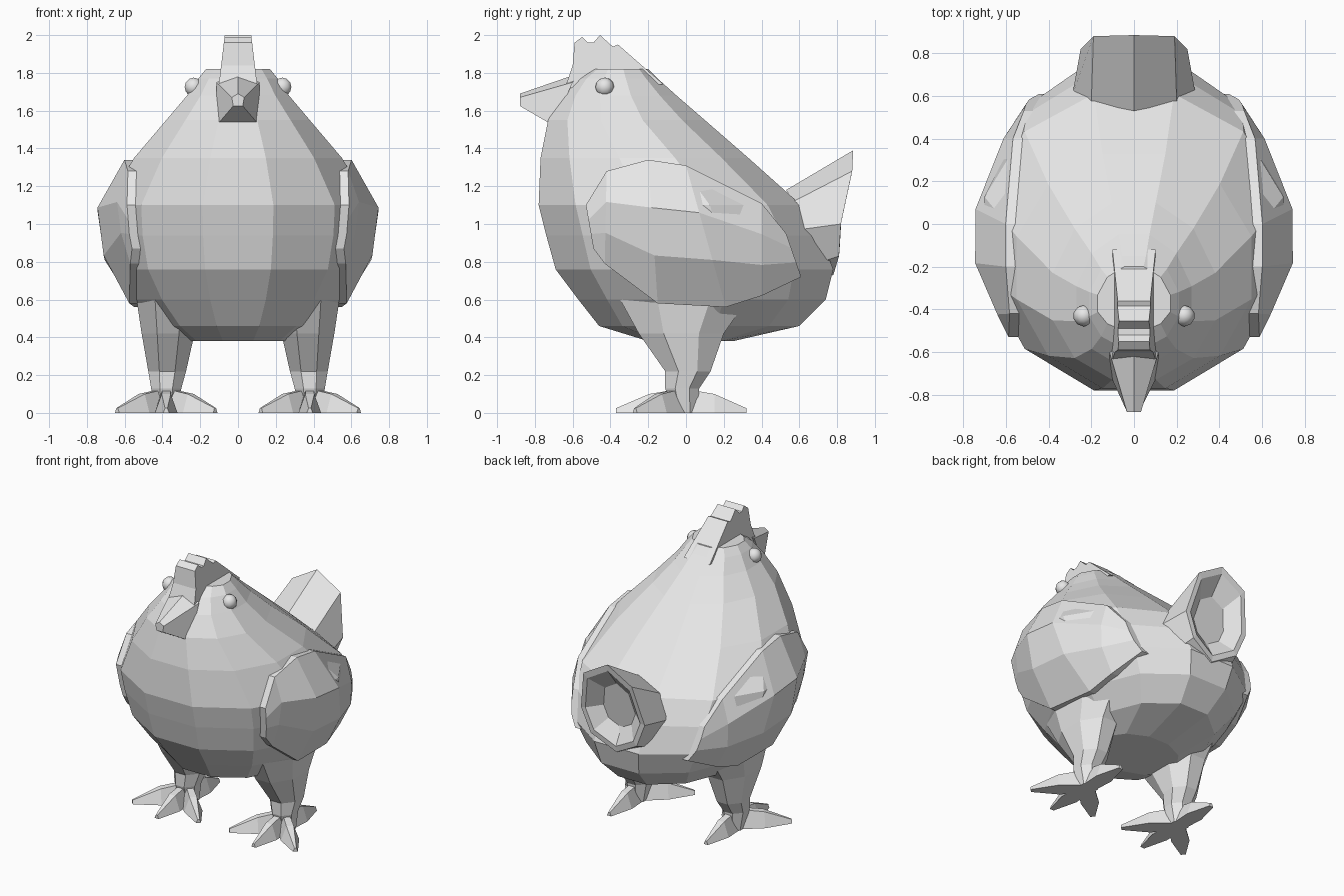
import bpy, bmesh
from math import sin, cos, pi, radians
from mathutils import Vector
from mathutils.bvhtree import BVHTree

cube = bpy.data.objects.get("Cube")
if cube:
    bpy.data.objects.remove(cube, do_unlink=True)

grey = bpy.data.materials.new("pale_grey")
grey.use_nodes = True
GREY = (0.8, 0.8, 0.8, 1)
grey.diffuse_color = GREY
grey.node_tree.nodes["Principled BSDF"].inputs["Base Color"].default_value = GREY


def finish(name, bm):
    bmesh.ops.recalc_face_normals(bm, faces=bm.faces)
    mesh = bpy.data.meshes.new(name)
    bm.to_mesh(mesh)
    bm.free()
    mesh.materials.append(grey)
    ob = bpy.data.objects.new(name, mesh)
    bpy.context.collection.objects.link(ob)
    return ob


def bridge(bm, a, b):
    for i in range(len(a)):
        j = (i + 1) % len(a)
        bm.faces.new((a[i], a[j], b[j], b[i]))


def loft(name, rings):
    """Closed skin through rings that all have the same point count."""
    bm = bmesh.new()
    vs = [[bm.verts.new(p) for p in ring] for ring in rings]
    for a, b in zip(vs, vs[1:]):
        bridge(bm, a, b)
    bm.faces.new(vs[0])
    bm.faces.new(vs[-1])
    return finish(name, bm)


def egg_ring(z, front, back, width, mid, n=12, cx=0):
    """Faceted oval whose front and back halves differ in depth."""
    k = cos(pi / n)
    ring = []
    for i in range(n):
        a = 2 * pi * (i + 0.5) / n
        depth = mid - front if cos(a) > 0 else back - mid
        ring.append((cx + width * sin(a) / k, mid - depth * cos(a) / k, z))
    return ring


# Body: z, front, back, half width, depth of the widest point
BODY = [(0.38, -0.2, 0.25, 0.3, 0), (0.46, -0.46, 0.6, 0.42, 0),
        (0.6, -0.57, 0.74, 0.55, 0), (0.76, -0.69, 0.78, 0.65, 0),
        (0.94, -0.74, 0.71, 0.69, -0.02), (1.1, -0.78, 0.61, 0.7, -0.05),
        (1.35, -0.77, 0.33, 0.55, -0.2), (1.55, -0.73, 0.1, 0.38, -0.35),
        (1.68, -0.66, -0.05, 0.27, -0.38), (1.77, -0.58, -0.15, 0.21, -0.38),
        (1.82, -0.5, -0.2, 0.17, -0.38)]
body = loft("body", [egg_ring(*r) for r in BODY])
skin = BVHTree.FromPolygons([v.co for v in body.data.vertices],
                            [p.vertices[:] for p in body.data.polygons])

# Comb: jagged side profile, narrower toward the top
COMB = [(-0.64, 1.72), (-0.6, 1.84), (-0.59, 1.96), (-0.55, 1.99), (-0.52, 1.96),
        (-0.49, 1.96), (-0.455, 2.0), (-0.4, 1.95), (-0.385, 1.94), (-0.36, 1.95),
        (-0.12, 1.74)]
loft("comb", [[(s * (0.1 - 0.12 * (z - 1.75)), y, z) for y, z in COMB] for s in (-1, 1)])

# Beak: five-sided taper with a blunt tip
loft("beak", [
    [(0, -0.56, 1.8), (0.115, -0.6, 1.75), (0.115, -0.7, 1.52),
     (-0.115, -0.7, 1.52), (-0.115, -0.6, 1.75)],
    [(0, -0.88, 1.69), (0.033, -0.88, 1.67), (0.025, -0.88, 1.625),
     (-0.025, -0.88, 1.625), (-0.033, -0.88, 1.67)]])

# Tail: hollow cup with an octagonal rim that opens to the back


def mirrored(half):
    return half + [(-x, y, z) for x, y, z in reversed(half[1:-1])]


root = mirrored([(0, 0.53, 1.18), (0.2, 0.57, 1.12), (0.29, 0.6, 0.97),
                 (0.22, 0.66, 0.78), (0, 0.7, 0.7)])
rim = mirrored([(0, 0.885, 1.39), (0.19, 0.88, 1.28), (0.25, 0.82, 1.0),
                (0.18, 0.81, 0.83), (0, 0.78, 0.73)])
centre = Vector((0, 0.83, 1.04))
lip = [centre.lerp(Vector(p), 0.86) for p in rim]
floor = [centre.lerp(Vector(p), 0.5) + Vector((0, -0.08, 0)) for p in rim]
loft("tail", [root, rim, lip, floor])

# Wings: panels laid over the body from upper to lower edge
TOP = [(-0.53, 1.1), (-0.42, 1.28), (-0.2, 1.34), (0, 1.31), (0.4, 1.11), (0.53, 0.95)]
LOW = [(-0.49, 0.87), (-0.43, 0.79), (-0.15, 0.58), (0.21, 0.56), (0.4, 0.62), (0.61, 0.72)]


def wing(name, side):
    bm = bmesh.new()
    rows = []
    for r in range(4):
        row = []
        for t, l in zip(TOP, LOW):
            y, z = Vector(t).lerp(Vector(l), r / 3)
            hit = skin.ray_cast(Vector((3, y, z)), Vector((-1, 0, 0)))[0]
            if hit is None:
                hit = skin.find_nearest(Vector((0.5, y, z)))[0]
            row.append((hit.x, y, z))
        rows.append(row)
    outer = [[bm.verts.new((side * (x + 0.045), y, z)) for x, y, z in r] for r in rows]
    inner = [[bm.verts.new((side * (x - 0.03), y, z)) for x, y, z in r] for r in rows]
    for g in (outer, inner):
        for a, b in zip(g, g[1:]):
            for i in range(len(a) - 1):
                bm.faces.new((a[i], a[i + 1], b[i + 1], b[i]))

    def border(g):
        return (g[0] + [r[-1] for r in g[1:-1]] + g[-1][::-1]
                + [r[0] for r in g[-2:0:-1]])
    bridge(bm, border(outer), border(inner))
    finish(name, bm)


# Legs: z, front, back, half width, centre x
LEG = [(0.62, -0.36, 0.34, 0.17, 0.37), (0.42, -0.25, 0.2, 0.14, 0.37),
       (0.22, -0.11, 0.13, 0.1, 0.375), (0.13, -0.11, 0.07, 0.08, 0.38),
       (0, -0.07, 0.06, 0.06, 0.38)]
TOES = {"front": (0, -0.37), "outer": (0.26, -0.27), "inner": (-0.26, -0.27), "back": (0, 0.32)}


def toe(name, x, tip):
    start, end = Vector((x, -0.02, 0)), Vector((x + tip[0], tip[1], 0))
    across = (end - start).normalized().cross(Vector((0, 0, 1)))
    rings = []
    for t, w, h in [(0, 0.05, 0.13), (0.5, 0.06, 0.1), (1, 0.016, 0.025)]:
        p = start.lerp(end, t)
        rings.append([p - across * w, p - across * w * 0.4 + Vector((0, 0, h)),
                      p + across * w * 0.4 + Vector((0, 0, h)), p + across * w])
    loft(name, rings)


for label, side in (("left", 1), ("right", -1)):
    wing(label + "_wing", side)
    loft(label + "_leg", [egg_ring(z, f, b, w, (f + b) / 2, 8, side * cx)
                          for z, f, b, w, cx in LEG])
    for which, tip in TOES.items():
        toe(f"{label}_{which}_toe", side * 0.38, (side * tip[0], tip[1]))
    # Eyes: small smooth beads
    bpy.ops.mesh.primitive_uv_sphere_add(segments=10, ring_count=6, radius=0.05,
                                         location=(side * 0.235, -0.43, 1.725))
    eye = bpy.context.object
    eye.name = label + "_eye"
    eye.data.materials.append(grey)
    bpy.ops.object.shade_smooth_by_angle(angle=radians(60))
